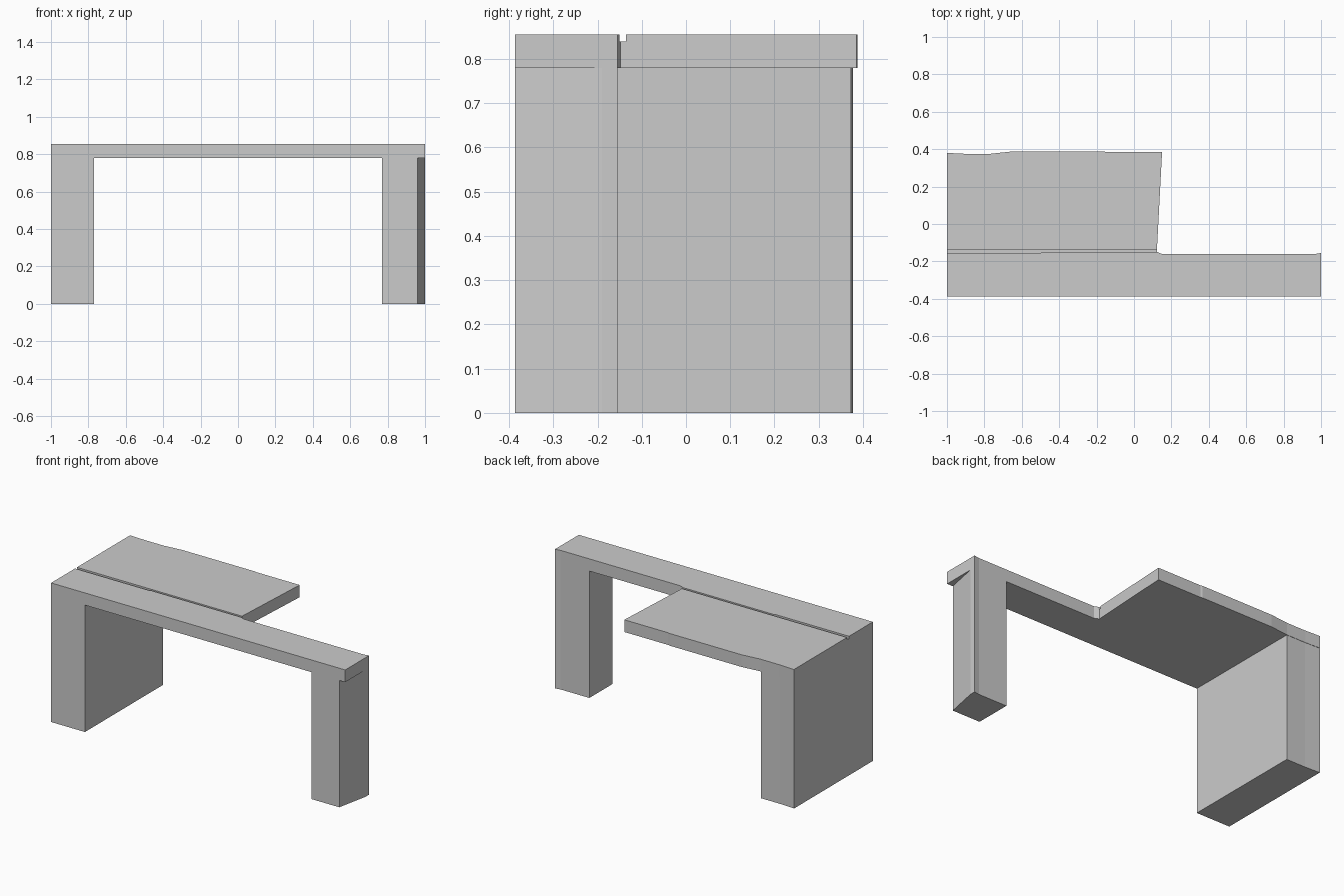
import bpy, bmesh

if "Cube" in bpy.data.objects:
    bpy.data.objects.remove(bpy.data.objects["Cube"])

TOP, UNDER = 0.855, 0.78


def prism(name, outline, z0, z1):
    """Extrude a counter-clockwise plan outline between two heights."""
    bm = bmesh.new()
    low = [bm.verts.new((x, y, z0)) for x, y in outline]
    high = [bm.verts.new((x, y, z1)) for x, y in outline]
    bm.faces.new(low[::-1])
    bm.faces.new(high)
    n = len(outline)
    for i in range(n):
        j = (i + 1) % n
        bm.faces.new((low[i], low[j], high[j], high[i]))
    mesh = bpy.data.meshes.new(name)
    bm.to_mesh(mesh)
    bm.free()
    obj = bpy.data.objects.new(name, mesh)
    bpy.context.collection.objects.link(obj)
    return obj


# L-shaped worktop with a slightly wavy back edge
worktop = prism("worktop", [
    (-1, -0.387), (1, -0.387), (1, -0.155), (0.965, -0.161),
    (0.15, -0.161), (0.122, -0.148), (0.15, 0.385), (-0.15, 0.385),
    (-0.16, 0.388), (-0.65, 0.388), (-0.77, 0.375), (-0.9, 0.375), (-1, 0.38),
], UNDER, TOP)

# Shallow groove between the front beam and the rear panel
cutter = prism("groove_cutter", [
    (-1.1, -0.155), (-0.5, -0.155), (-0.49, -0.15), (0.3, -0.15),
    (0.3, -0.136), (-1.1, -0.136),
], 0.84, 0.95)
cutter.hide_render = True
cutter.hide_set(True)
groove = worktop.modifiers.new("groove", 'BOOLEAN')
groove.operation = 'DIFFERENCE'
groove.solver = 'EXACT'
groove.object = cutter

# Full-depth left leg, following the worktop's back edge
prism("left_leg", [
    (-1, -0.387), (-0.77, -0.387), (-0.77, 0.373), (-0.9, 0.373), (-1, 0.378),
], 0, UNDER)

# Narrow right leg, tapering inward towards the front
prism("right_leg", [
    (0.77, -0.387), (0.96, -0.387), (1, -0.19), (1, -0.155),
    (0.965, -0.161), (0.77, -0.161),
], 0, UNDER)
